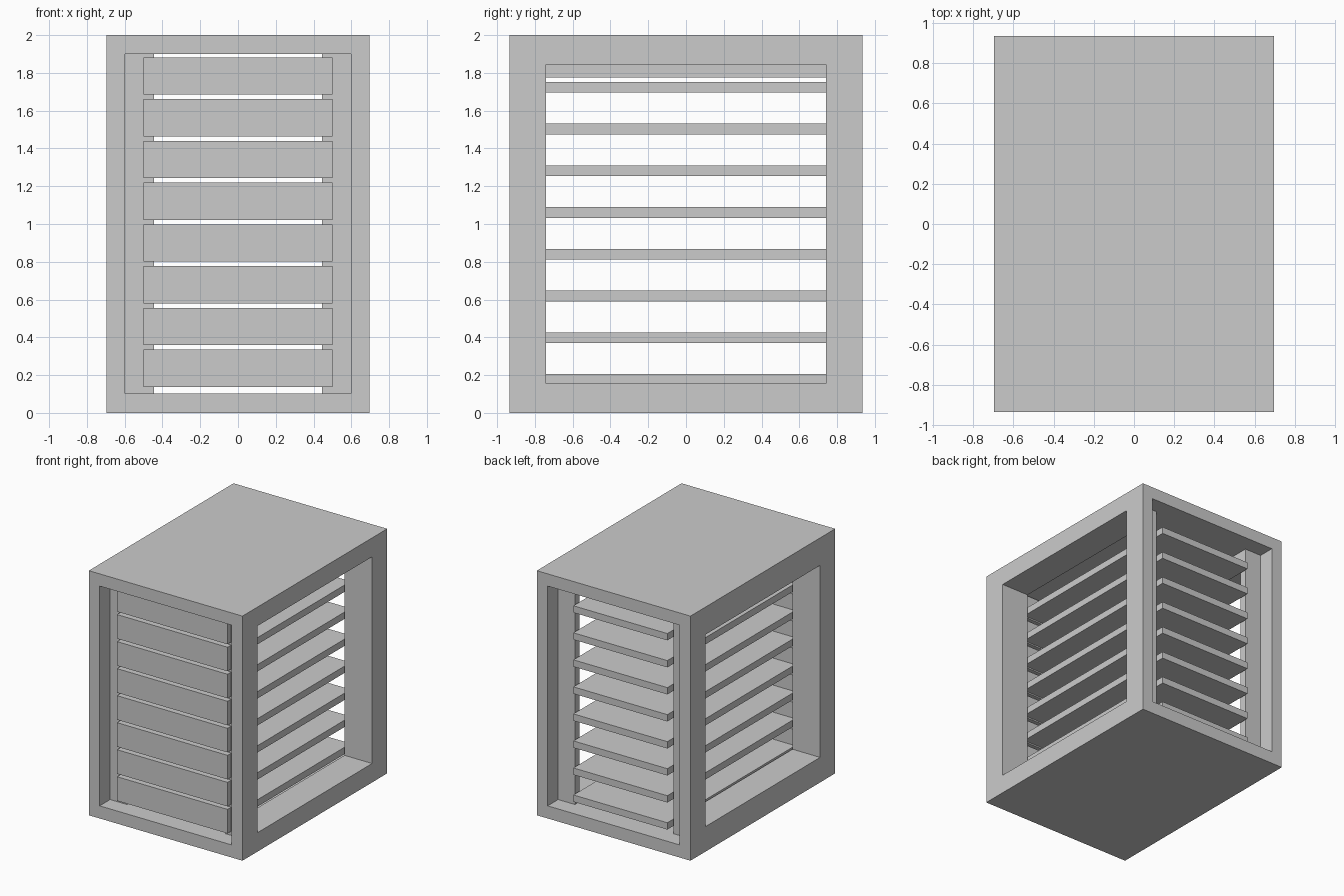
import bpy, bmesh

if "Cube" in bpy.data.objects:
    bpy.data.objects.remove(bpy.data.objects["Cube"])


def box(name, x0, x1, y0, y1, z0, z1):
    """Box between the given limits, as a named object."""
    bm = bmesh.new()
    bmesh.ops.create_cube(bm, size=1)
    for v in bm.verts:
        v.co = (x1 if v.co.x > 0 else x0,
                y1 if v.co.y > 0 else y0,
                z1 if v.co.z > 0 else z0)
    mesh = bpy.data.meshes.new(name)
    bm.to_mesh(mesh)
    bm.free()
    obj = bpy.data.objects.new(name, mesh)
    bpy.context.collection.objects.link(obj)
    return obj


def cut(target, name, *limits):
    """Subtract a hidden box from the target."""
    cutter = box(name, *limits)
    cutter.hide_render = True
    cutter.hide_viewport = False
    cutter.display_type = 'WIRE'
    mod = target.modifiers.new(name, 'BOOLEAN')
    mod.operation = 'DIFFERENCE'
    mod.solver = 'EXACT'
    mod.object = cutter


W, D, H = 0.695, 0.935, 2.0    # half width, half depth, height
INNER = 0.445                  # half width of the tunnel between the posts

# Cabinet shell: through tunnel, front and back recesses, open sides
shell = box("cabinet_shell", -W, W, -D, D, 0, H)
cut(shell, "tunnel_cutter", -INNER, INNER, -1.2, 1.2, 0.103, 1.9)
cut(shell, "front_recess_cutter", -0.597, 0.597, -1.2, -0.80, 0.103, 1.9)
cut(shell, "back_recess_cutter", -0.597, 0.597, 0.80, 1.2, 0.103, 1.9)
cut(shell, "right_opening_cutter", 0.3, 1.0, -0.74, 0.74, 0.155, 1.845)
cut(shell, "left_opening_cutter", -1.0, -0.3, -0.74, 0.74, 0.205, 1.775)

# Eight drawers: upright front panel and flat tray behind it
for i in range(8):
    z = 0.138 + i * 0.221
    box(f"drawer_front_{i + 1}", -0.5, 0.5, -0.85, -0.802, z, z + 0.197)
    box(f"drawer_tray_{i + 1}", -0.425, 0.425, -0.802, 0.848, z + 0.011, z + 0.067)
